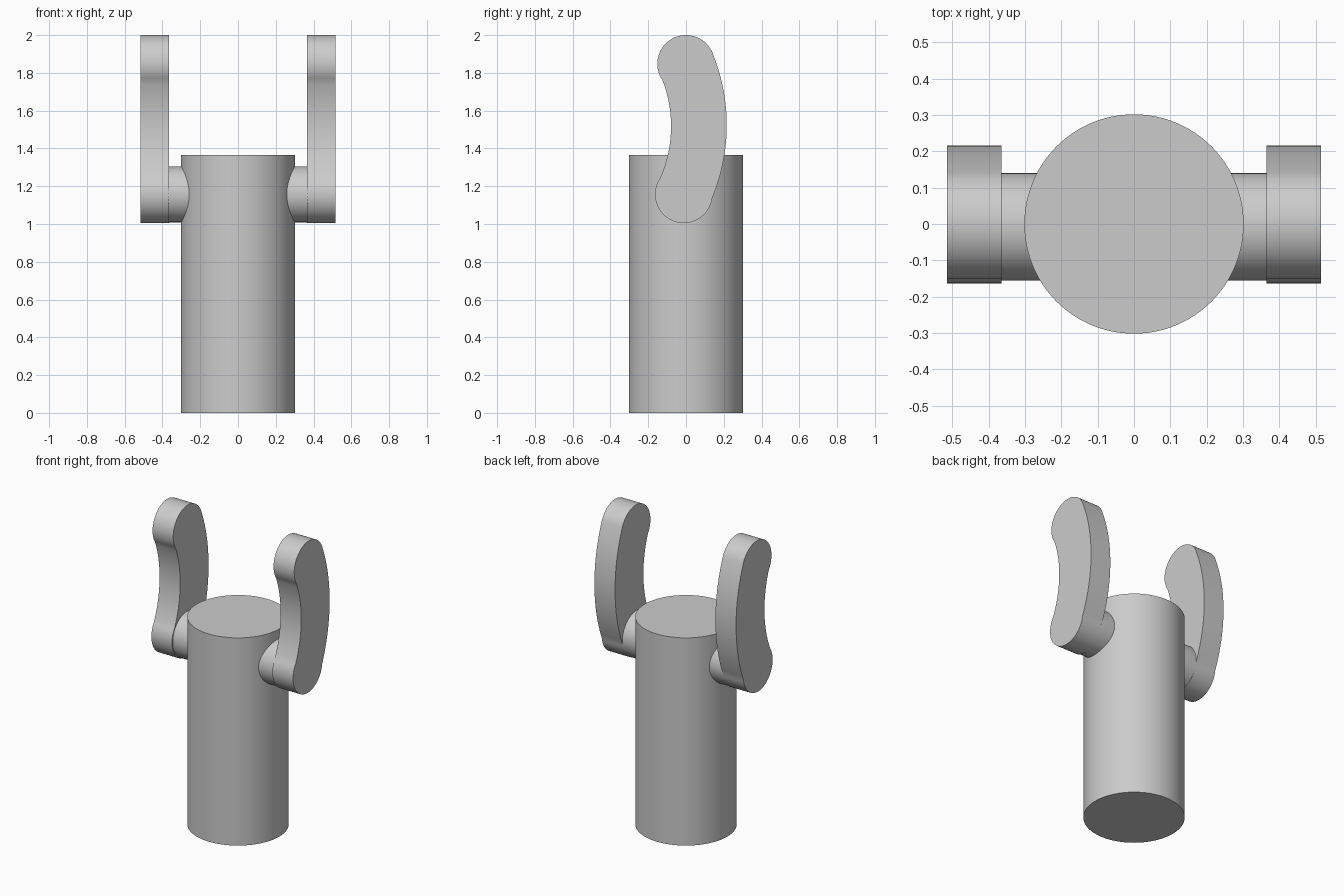
import bpy, bmesh, math
from mathutils import Vector, Matrix

cube = bpy.data.objects.get("Cube")
if cube:
    bpy.data.objects.remove(cube)

grey = bpy.data.materials.new("light_grey")
grey.use_nodes = True
grey.diffuse_color = (0.6, 0.6, 0.6, 1)
grey.node_tree.nodes["Principled BSDF"].inputs["Base Color"].default_value = grey.diffuse_color


def finish(bm, name):
    bmesh.ops.recalc_face_normals(bm, faces=bm.faces)
    mesh = bpy.data.meshes.new(name)
    bm.to_mesh(mesh)
    bm.free()
    mesh.materials.append(grey)
    obj = bpy.data.objects.new(name, mesh)
    bpy.context.collection.objects.link(obj)
    bpy.ops.object.select_all(action='DESELECT')
    obj.select_set(True)
    bpy.context.view_layer.objects.active = obj
    bpy.ops.object.shade_smooth_by_angle(angle=math.radians(25))
    return obj


def cylinder(name, radius, depth, matrix):
    bm = bmesh.new()
    bmesh.ops.create_cone(bm, cap_ends=True, segments=96, radius1=radius,
                          radius2=radius, depth=depth, matrix=matrix)
    return finish(bm, name)


def arc(center, radius, start, end, steps):
    """Points on an arc, angles in degrees."""
    angles = [math.radians(start + (end - start) * i / steps) for i in range(steps + 1)]
    return [Vector((center[0] + radius * math.cos(a), center[1] + radius * math.sin(a)))
            for a in angles]


def bow(start, end, sag, steps):
    """Shallow curve from start to end, bulging toward +y by sag."""
    a, b = Vector(start), Vector(end)
    half = (b - a).length / 2
    radius = (half * half + sag * sag) / (2 * sag)
    mid = (a + b) / 2
    along = (b - a) / (2 * half)
    out = Vector((abs(along.y), -along.x * math.copysign(1, along.y)))
    center = mid - out * (radius - sag)
    sweep = math.asin(half / radius)
    turns = [sweep * (2 * i / steps - 1) for i in range(1, steps)]
    return [center + out * radius * math.cos(t) + along * radius * math.sin(t) for t in turns]


# Main upright body
cylinder("body", 0.302, 1.365, Matrix.Translation((0, 0, 0.6825)))

# Curved arm outline in the side plane (y, z)
top = arc((0, 1.848), 0.152, 18, 215, 32)
bottom = arc((-0.012, 1.157), 0.152, 146, 353, 32)
outline = top + bow(top[-1], bottom[0], 0.052, 24) + bottom + bow(bottom[-1], top[0], 0.074, 24)

for side, sign in (("left", 1), ("right", -1)):
    # Shoulder stub joining the body to the arm
    place = Matrix.Translation((sign * 0.285, -0.008, 1.157)) @ Matrix.Rotation(math.pi / 2, 4, 'Y')
    cylinder(side + "_shoulder", 0.148, 0.17, place)

    # Flat-sided arm
    bm = bmesh.new()
    face = bm.faces.new([bm.verts.new((sign * 0.365, p.x, p.y)) for p in outline])
    ext = bmesh.ops.extrude_face_region(bm, geom=[face], use_keep_orig=True)
    moved = [v for v in ext["geom"] if isinstance(v, bmesh.types.BMVert)]
    bmesh.ops.translate(bm, verts=moved, vec=(sign * 0.15, 0, 0))
    finish(bm, side + "_arm")
